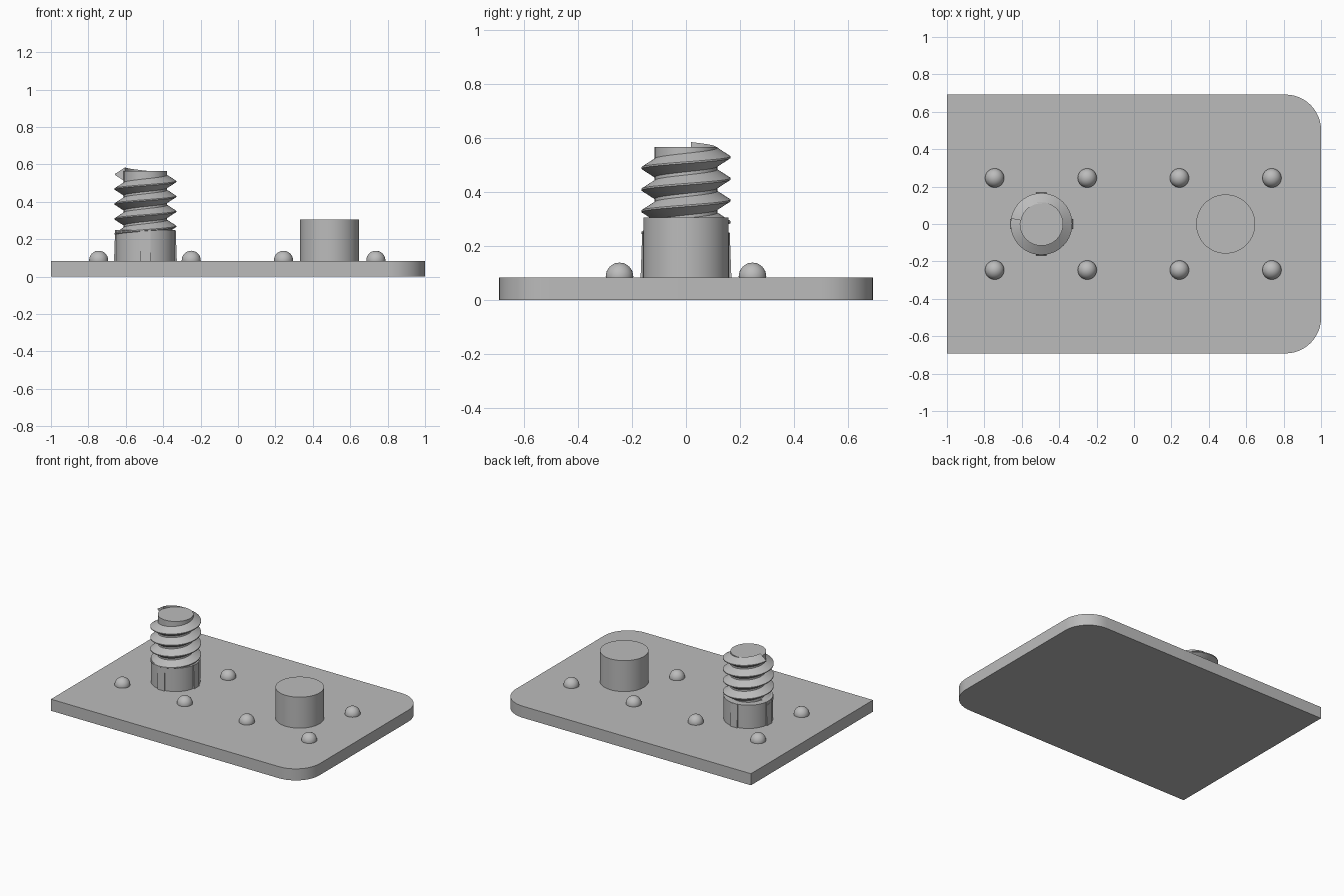
import bpy, bmesh, math
from mathutils import Matrix

if "Cube" in bpy.data.objects:
    bpy.data.objects.remove(bpy.data.objects["Cube"])

grey = bpy.data.materials.new("plain grey")
grey.use_nodes = True
colour = (0.5, 0.5, 0.5, 1)
grey.diffuse_color = colour
grey.node_tree.nodes["Principled BSDF"].inputs["Base Color"].default_value = colour

TOP = 0.083          # upper face of the plate
BOLT_X = -0.495
SEG = 64


def finish(name, bm, smooth=True):
    bmesh.ops.recalc_face_normals(bm, faces=bm.faces)
    mesh = bpy.data.meshes.new(name)
    bm.to_mesh(mesh)
    bm.free()
    mesh.materials.append(grey)
    obj = bpy.data.objects.new(name, mesh)
    bpy.context.collection.objects.link(obj)
    if smooth:
        bpy.ops.object.select_all(action="DESELECT")
        obj.select_set(True)
        bpy.context.view_layer.objects.active = obj
        bpy.ops.object.shade_smooth_by_angle(angle=math.radians(30))
    return obj


def cylinder(name, x, radius, z0, z1):
    bm = bmesh.new()
    bmesh.ops.create_cone(bm, cap_ends=True, segments=SEG, radius1=radius, radius2=radius,
                          depth=z1 - z0, matrix=Matrix.Translation((x, 0, (z0 + z1) / 2)))
    return finish(name, bm)


# Base plate, rounded at the +x corners only
bm = bmesh.new()
half_y, r, steps = 0.692, 0.19, 12
outline = [(-1, half_y), (-1, -half_y)]
for sign in (-1, 1):
    for i in range(steps + 1):
        a = math.pi / 2 * (i / steps - (1 if sign < 0 else 0))
        outline.append((1 - r + r * math.cos(a), sign * (half_y - r) + r * math.sin(a)))
face = bm.faces.new([bm.verts.new((x, y, 0)) for x, y in outline])
ext = bmesh.ops.extrude_face_region(bm, geom=[face])
bmesh.ops.translate(bm, vec=(0, 0, TOP),
                    verts=[v for v in ext["geom"] if isinstance(v, bmesh.types.BMVert)])
if not face.is_valid or len(bm.faces) == len(outline) + 1:
    bm.faces.new([v for v in bm.verts if v.co.z == 0])
finish("base_plate", bm)

# Rivet domes, half sunk into the plate
for i, x in enumerate((-0.745, -0.25, 0.243, 0.737)):
    for side, y in (("front", -0.246), ("back", 0.246)):
        bm = bmesh.new()
        bmesh.ops.create_uvsphere(bm, u_segments=32, v_segments=16, radius=0.051)
        bmesh.ops.bisect_plane(bm, geom=bm.verts[:] + bm.edges[:] + bm.faces[:],
                               plane_co=(0, 0, -0.01), plane_no=(0, 0, -1), clear_outer=True)
        bmesh.ops.translate(bm, vec=(x, y, TOP + 0.004), verts=bm.verts)
        finish(f"rivet_{side}_{i + 1}", bm)

# Plain peg, bolt collar and bolt core
cylinder("peg", 0.49, 0.158, TOP, 0.305)
cylinder("bolt_collar", BOLT_X, 0.161, TOP, 0.25)
cylinder("bolt_core", BOLT_X, 0.116, 0.24, 0.565)

# Four slim tapered ribs on the collar
for i in range(4):
    bm = bmesh.new()
    bmesh.ops.create_cube(bm, size=1)
    for v in bm.verts:
        upper = v.co.z > 0
        v.co.x = (0.162 if upper else 0.168) if v.co.x > 0 else 0.14
        v.co.y *= 0.056
        v.co.z = 0.248 if upper else TOP
    bmesh.ops.transform(bm, verts=bm.verts, matrix=Matrix.Translation((BOLT_X, 0, 0))
                        @ Matrix.Rotation(i * math.pi / 2, 4, "Z"))
    finish(f"collar_rib_{i + 1}", bm, smooth=False)

# Right-handed helical thread: a triangular section swept round the core
bm = bmesh.new()
pitch, turns, end_angle, end_z = 0.08, 4, math.radians(170), 0.546
section = [(0.11, -0.038), (0.165, -0.003), (0.165, 0.003), (0.11, 0.038)]
rings = []
for i in range(turns * SEG + 1):
    back = turns - i / SEG
    a = end_angle - back * math.tau
    rings.append([bm.verts.new((BOLT_X + q * math.cos(a), q * math.sin(a),
                                end_z - back * pitch + h)) for q, h in section])
for lower, upper in zip(rings, rings[1:]):
    for j in range(4):
        k = (j + 1) % 4
        bm.faces.new((lower[j], lower[k], upper[k], upper[j]))
bm.faces.new(rings[0])
bm.faces.new(rings[-1])
finish("bolt_thread", bm)
